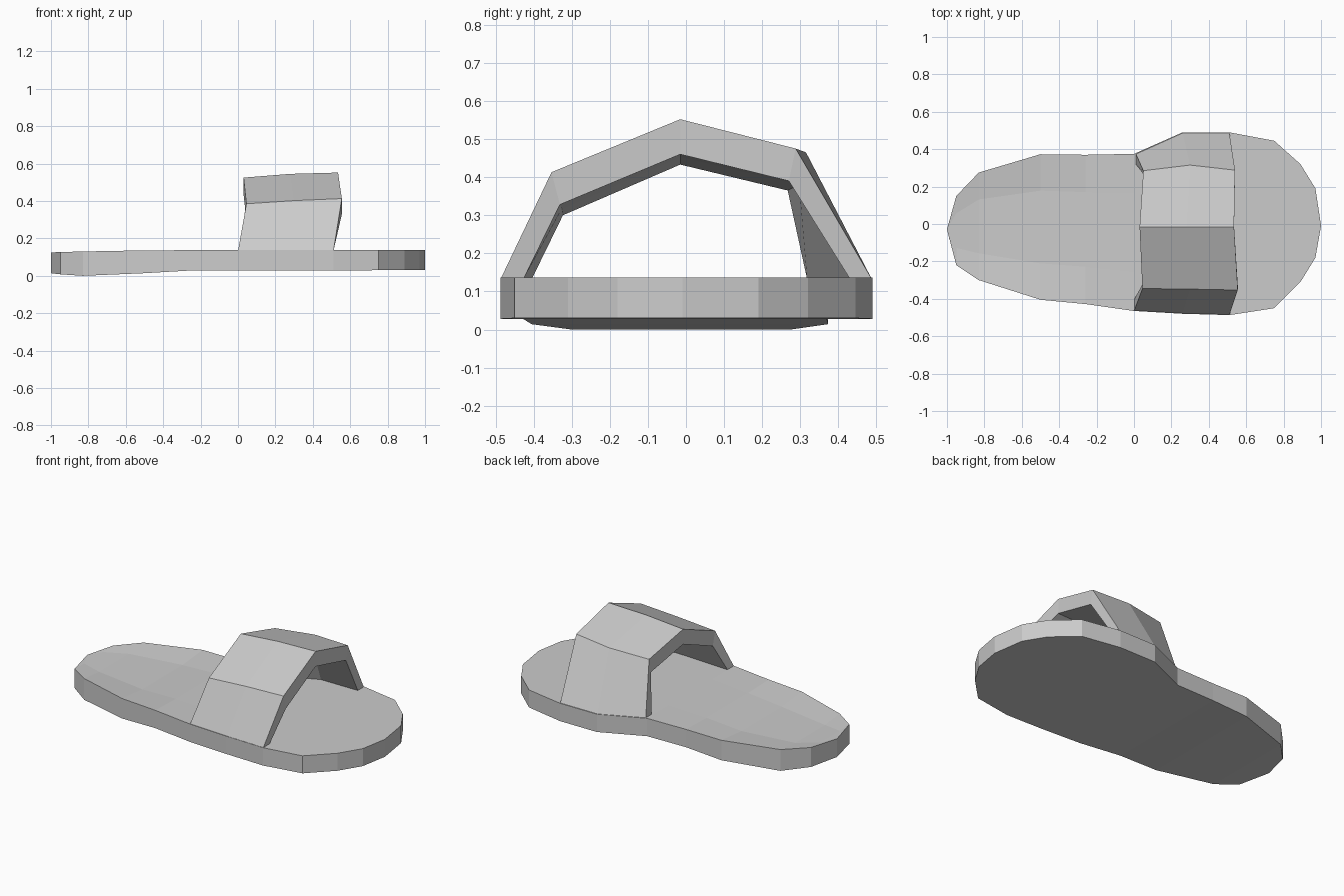
import bpy, bmesh


def finish(bm, name):
    bmesh.ops.remove_doubles(bm, verts=bm.verts, dist=0.0005)
    bmesh.ops.recalc_face_normals(bm, faces=bm.faces)
    mesh = bpy.data.meshes.new(name)
    bm.to_mesh(mesh)
    bm.free()
    obj = bpy.data.objects.new(name, mesh)
    bpy.context.collection.objects.link(obj)
    return obj


def loft(name, sections):
    """Join closed rings of points and cap both ends with quad strips."""
    bm = bmesh.new()
    rings = [[bm.verts.new(p) for p in s] for s in sections]
    n = len(rings[0])
    for a, b in zip(rings, rings[1:]):
        for i in range(n):
            j = (i + 1) % n
            bm.faces.new((a[i], a[j], b[j], b[i]))
    for ring in (rings[0], rings[-1]):
        for i in range(n // 2 - 1):
            bm.faces.new((ring[i], ring[i + 1], ring[n - 2 - i], ring[n - 1 - i]))
    return finish(bm, name)


# Sole: x, right edge y, left edge y, bottom z, top z, footbed dip
stations = [
    (-1.00, -0.03, -0.028, 0.014, 0.125, 0.0),
    (-0.95, -0.22, 0.15, 0.008, 0.127, 0.004),
    (-0.83, -0.30, 0.275, 0.000, 0.130, 0.014),
    (-0.50, -0.405, 0.373, 0.014, 0.136, 0.018),
    (-0.26, -0.428, 0.37, 0.028, 0.137, 0.006),
    (0.00, -0.465, 0.375, 0.028, 0.137, 0.0),
    (0.26, -0.48, 0.49, 0.028, 0.137, 0.0),
    (0.51, -0.487, 0.49, 0.028, 0.137, 0.0),
    (0.75, -0.45, 0.445, 0.030, 0.137, 0.0),
    (0.89, -0.31, 0.32, 0.030, 0.137, 0.0),
    (0.97, -0.18, 0.19, 0.030, 0.137, 0.0),
    (1.00, -0.01, -0.008, 0.030, 0.137, 0.0),
]
fractions = (0, 0.25, 0.5, 0.75, 1)
sole = []
for x, lo, hi, bottom, top, dip in stations:
    ys = [lo + (hi - lo) * f for f in fractions]
    upper = [(x, y, top - (dip if 0 < f < 1 else 0)) for y, f in zip(ys, fractions)]
    lower = [(x, y, bottom) for y in reversed(ys)]
    sole.append(upper + lower)
loft("sole", sole)

# Strap: outer arch at the heel side, the middle and the toe side
arches = [
    [(0.00, -0.465, 0.132), (0.045, -0.345, 0.385), (0.03, -0.015, 0.525),
     (0.05, 0.285, 0.45), (0.01, 0.375, 0.132)],
    [(0.26, -0.48, 0.132), (0.30, -0.348, 0.402), (0.28, -0.015, 0.545),
     (0.30, 0.315, 0.465), (0.26, 0.488, 0.132)],
    [(0.51, -0.487, 0.132), (0.555, -0.353, 0.413), (0.535, -0.015, 0.552),
     (0.54, 0.288, 0.475), (0.51, 0.488, 0.132)],
]
# Offsets from the outer surface to the inner one
inward = [(0.06, 0), (0.022, -0.085), (0, -0.092), (-0.018, -0.085), (-0.057, 0)]
strap = []
for arch in arches:
    inner = [(x, y + dy, z + dz) for (x, y, z), (dy, dz) in zip(arch, inward)]
    strap.append(arch + inner[::-1])
loft("strap", strap)
